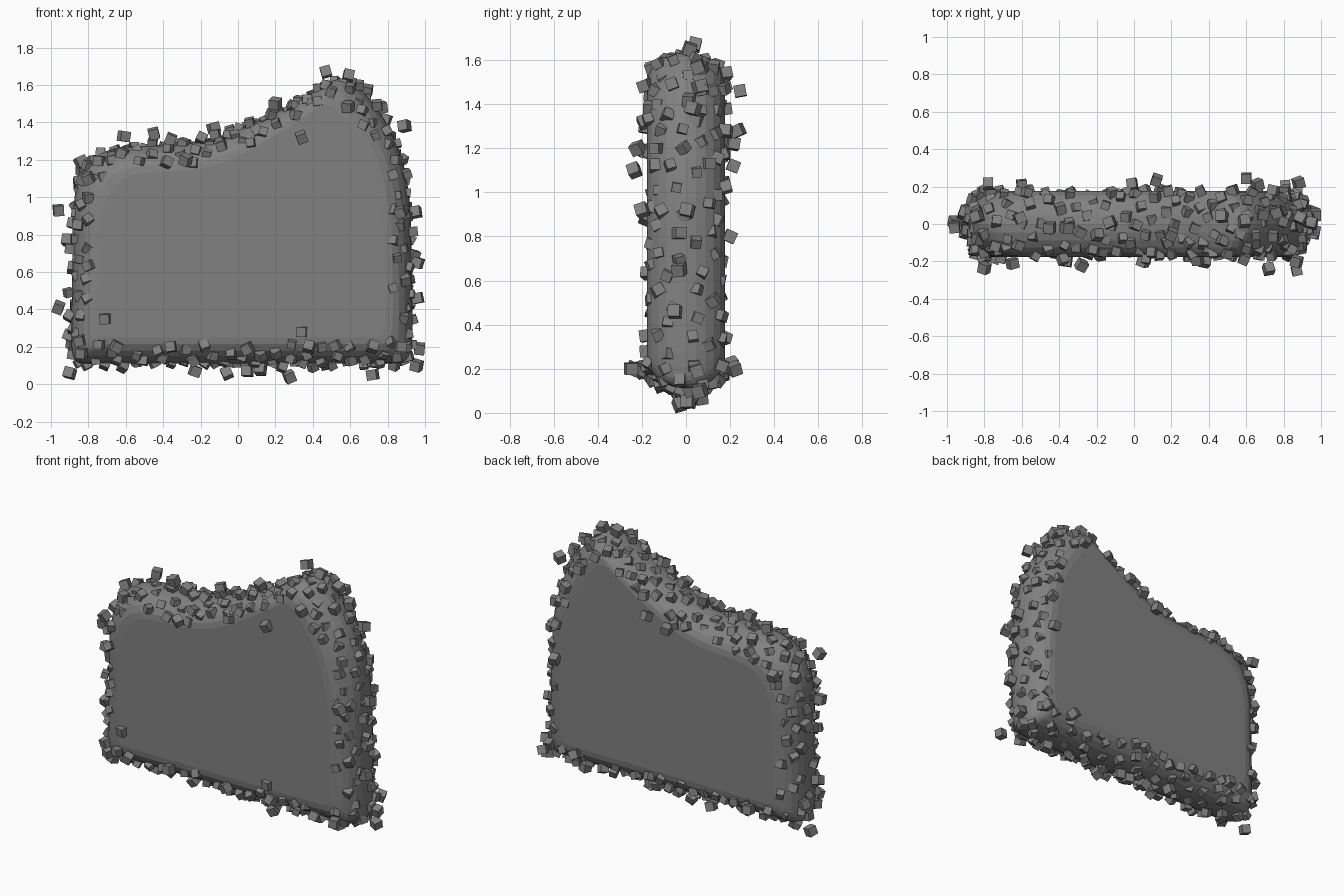
import bpy, bmesh, random
from math import sin, cos, pi, radians
from mathutils import Vector, Matrix, Euler

if "Cube" in bpy.data.objects:
    bpy.data.objects.remove(bpy.data.objects["Cube"])

random.seed(11)

grey = bpy.data.materials.new("dark_grey")
grey.diffuse_color = (.22, .22, .22, 1)
grey.use_nodes = True
grey.node_tree.nodes["Principled BSDF"].inputs["Base Color"].default_value = grey.diffuse_color

# Front outline (x, z), rounded by corner cutting
OUTLINE = [(-.80, .11), (-.875, .115), (-.895, .20), (-.885, .60), (-.885, 1.0), (-.82, 1.17),
           (-.70, 1.26), (-.50, 1.275), (-.25, 1.285), (-.05, 1.335), (.2, 1.45), (.42, 1.57),
           (.56, 1.66), (.70, 1.54), (.84, 1.33), (.92, 1.05), (.93, .6), (.935, .20),
           (.91, .115), (.82, .11)]


def smooth(pts):
    out = []
    for a, b in zip(pts, pts[1:] + pts[:1]):
        out += [a.lerp(b, .25), a.lerp(b, .75)]
    return out


def finish(bm, name):
    mesh = bpy.data.meshes.new(name)
    bm.to_mesh(mesh)
    bm.free()
    mesh.materials.append(grey)
    bpy.context.collection.objects.link(bpy.data.objects.new(name, mesh))


ring = smooth(smooth([Vector(p) for p in OUTLINE]))
n = len(ring)


def surface(p, ang):
    """Point on the rounded rim: outline point p, angle across the thickness."""
    d = .14 * (1 - cos(ang))
    dz = max(-1, min(1, (.68 - p.y) / .35))
    return Vector((p.x - d * p.x / .92, .177 * sin(ang), p.y + d * dz))


# Slab with a fully rounded, finely faceted rim and flat faces
bm = bmesh.new()
STEPS = 12
rows = [[bm.verts.new(surface(p, -pi / 2 + pi * i / STEPS)) for p in ring]
        for i in range(STEPS + 1)]
for a, b in zip(rows, rows[1:]):
    for j in range(n):
        k = (j + 1) % n
        bm.faces.new((a[j], a[k], b[k], b[j]))
bm.faces.new(rows[0])
bm.faces.new(rows[-1])
bmesh.ops.recalc_face_normals(bm, faces=bm.faces)
finish(bm, "slab")

# Small cubes spread evenly over the rim, thinner along the upright sides
bm = bmesh.new()


def chip(pos, size, tilt=30):
    rot = Euler([radians(random.uniform(-tilt, tilt)) for _ in range(3)]).to_matrix().to_4x4()
    bmesh.ops.create_cube(bm, size=size, matrix=Matrix.Translation(pos) @ rot)


edges = [ring[(j + 1) % n] - ring[j] for j in range(n)]
weights = [abs(e.x) + .75 * abs(e.y) for e in edges]
total, COUNT = sum(weights), 290
for i in range(COUNT):
    s, j = total * (i + random.random()) / COUNT, 0
    while j < n - 1 and s > weights[j]:
        s -= weights[j]
        j += 1
    p = ring[j] + edges[j] * min(1, s / weights[j])
    ang = 1.33 * (2 * ((i * .618034 + random.uniform(-.06, .06)) % 1) - 1)
    t = edges[j].normalized()
    normal = Vector((-t.y * cos(ang), sin(ang), t.x * cos(ang)))
    if normal.xz.dot(p - Vector((0, .7))) < 0:
        normal.x, normal.z = -normal.x, -normal.z
    chip(surface(p, ang) + normal * random.uniform(-.018, .022), random.uniform(.042, .052))

# Outlying cubes along the silhouette
for x, z in [(-.96, .93), (-.96, .41), (-.90, .06), (.275, .04), (.72, .05), (.955, .10),
             (.47, 1.67), (.59, 1.65), (.69, 1.57), (.765, 1.48), (.89, 1.38), (.95, .92),
             (.96, .46), (.96, .65), (.97, .19), (-.61, 1.325), (-.84, 1.19), (-.45, 1.34),
             (-.36, 1.31), (-.13, 1.37), (.20, 1.50), (-.91, .77), (-.90, .26), (-.06, .06),
             (-.23, .07), (.12, .08), (.05, .07)]:
    chip((x, random.uniform(-.07, .07), z), .055, 25)

# Outlying cubes in front of and behind the rim
for x, y, z in [(.60, .245, 1.46), (-.78, .215, 1.12), (.12, .235, 1.28), (-.01, .215, 1.22),
                (.66, .21, .22), (.88, .22, .2), (.81, .20, .8), (-.60, .21, .2),
                (.34, -.19, 1.32), (-.80, -.235, 1.10), (-.28, -.22, 1.2), (.72, -.24, .2),
                (.87, -.25, .2), (.05, -.20, .19), (-.65, -.21, .2), (-.36, -.2, .2),
                (.38, -.2, .2), (.34, -.18, .28), (-.71, -.18, .35), (.87, -.2, .92)]:
    chip((x, y, z), .053, 25)
finish(bm, "edge_cubes")
